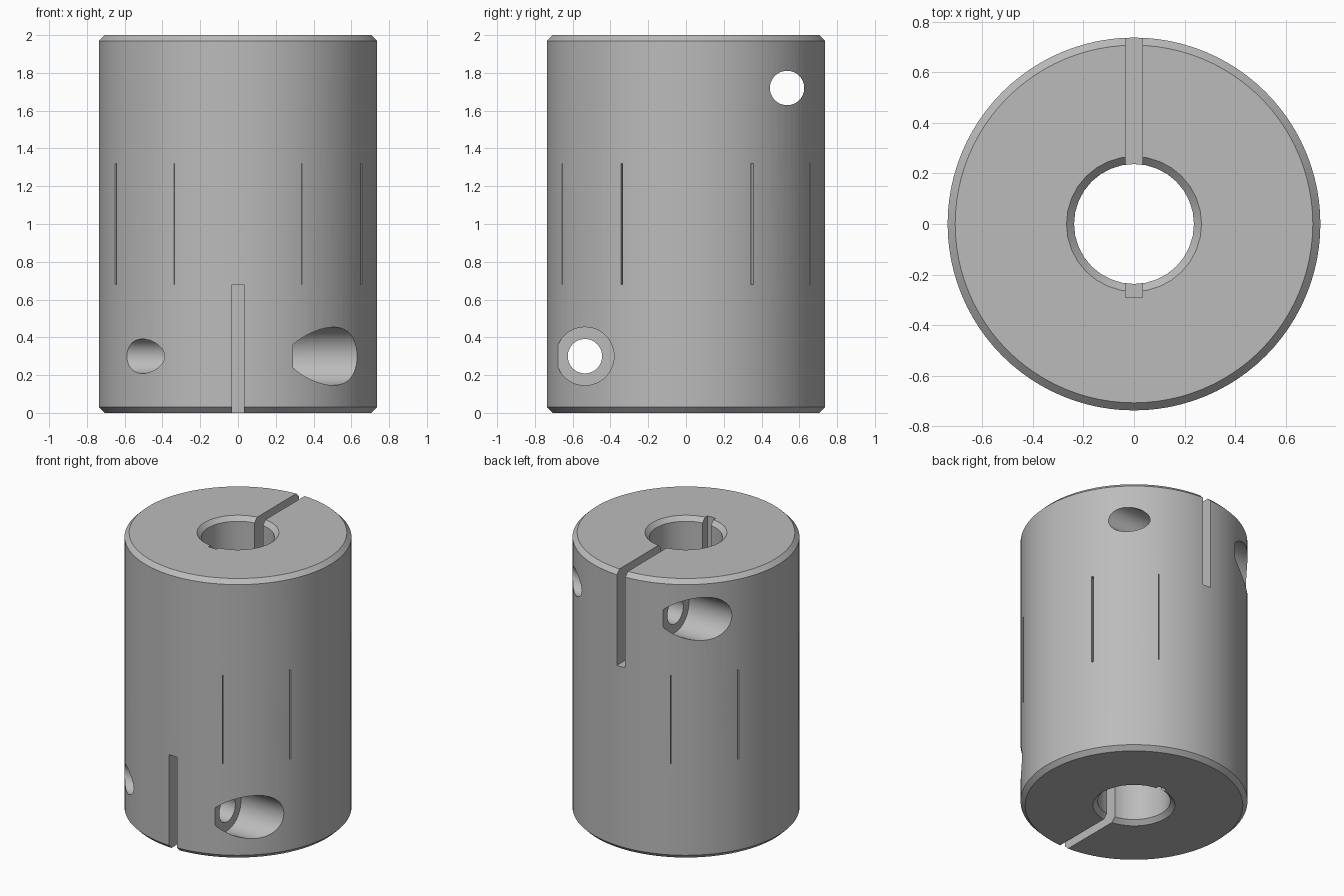
import bpy, bmesh
from math import radians, cos, sin, pi
from mathutils import Matrix

cube = bpy.data.objects.get("Cube")
if cube:
    bpy.data.objects.remove(cube, do_unlink=True)

R, BORE, CHAMFER = 0.737, 0.237, 0.03
SLIT_END = 0.68          # height reached by each clamping slit
SLIT = 0.066

steel = bpy.data.materials.new("grey_metal")
steel.use_nodes = True
GREY = (0.5, 0.5, 0.5, 1)
steel.diffuse_color = GREY
steel.node_tree.nodes["Principled BSDF"].inputs["Base Color"].default_value = GREY


def finish(bm, name):
    bmesh.ops.recalc_face_normals(bm, faces=bm.faces)
    mesh = bpy.data.meshes.new(name)
    bm.to_mesh(mesh)
    bm.free()
    mesh.materials.append(steel)
    obj = bpy.data.objects.new(name, mesh)
    bpy.context.collection.objects.link(obj)
    return obj


def lathe(name, profile, sides):
    """Closed solid from (radius, height) rings with flat caps."""
    bm = bmesh.new()
    rings = [[bm.verts.new((r * cos(2 * pi * i / sides), r * sin(2 * pi * i / sides), z))
              for i in range(sides)] for r, z in profile]
    for a, b in zip(rings, rings[1:]):
        for i in range(sides):
            j = (i + 1) % sides
            bm.faces.new((a[i], a[j], b[j], b[i]))
    bm.faces.new(rings[0][::-1])
    bm.faces.new(rings[-1])
    return finish(bm, name)


def box(name, low, high, turn=0.0):
    bm = bmesh.new()
    size = [h - l for l, h in zip(low, high)]
    mid = [(h + l) / 2 for l, h in zip(low, high)]
    bmesh.ops.create_cube(bm, size=1, matrix=Matrix.Rotation(radians(turn), 4, "Z")
                          @ Matrix.Translation(mid) @ Matrix.Diagonal((*size, 1)))
    return finish(bm, name)


def cross_hole(name, radius, x0, x1, y, z):
    bm = bmesh.new()
    place = Matrix.Translation(((x0 + x1) / 2, y, z)) @ Matrix.Rotation(pi / 2, 4, "Y")
    bmesh.ops.create_cone(bm, cap_ends=True, segments=48, radius1=radius, radius2=radius,
                          depth=abs(x1 - x0), matrix=place)
    return finish(bm, name)


# Chamfered outer body
body = lathe("coupling_body", [(R - CHAMFER, 0), (R, CHAMFER), (R, 2 - CHAMFER), (R - CHAMFER, 2)], 96)

# Shaft bore, flared at both ends
flare = BORE + 2 * CHAMFER
cutters = [lathe("bore_cutter", [(flare, -CHAMFER), (BORE, CHAMFER),
                                 (BORE, 2 - CHAMFER), (flare, 2 + CHAMFER)], 32)]

# Each clamping end: slit, relief notch, screw hole and counterbore
for side, z0, z1, hole_z in ((-1, -0.1, SLIT_END, 0.3), (1, 2 - SLIT_END, 2.1, 1.72)):
    y_out, y_in = side * 0.9, -side * 0.29
    cutters.append(box("slit_cutter", (-SLIT / 2, min(y_out, y_in), z0),
                       (SLIT / 2, max(y_out, y_in), z1)))
    y = side * 0.535
    cutters.append(cross_hole("screw_hole_cutter", 0.091, -1, 1, y, hole_z))
    cutters.append(cross_hole("counterbore_cutter", 0.154, -side * 0.29, -side, y, hole_z))

# Narrow joints between the interlocking middle jaws
for base in (0, 180):
    for angle, width in ((28.5, 0.014), (-27.5, 0.011), (62.7, 0.004), (-62.7, 0.004)):
        cutters.append(box("jaw_joint_cutter", (R - 0.08, -width / 2, SLIT_END),
                           (R + 0.1, width / 2, 2 - SLIT_END), base + angle))

# Cut everything, then drop the cutters
bpy.context.view_layer.objects.active = body
for cutter in cutters:
    mod = body.modifiers.new("cut", "BOOLEAN")
    mod.operation, mod.solver, mod.object = "DIFFERENCE", "EXACT", cutter
    bpy.ops.object.modifier_apply(modifier=mod.name)
    bpy.data.objects.remove(cutter, do_unlink=True)

bpy.ops.object.select_all(action="DESELECT")
body.select_set(True)
bpy.ops.object.shade_smooth_by_angle(angle=radians(20))
